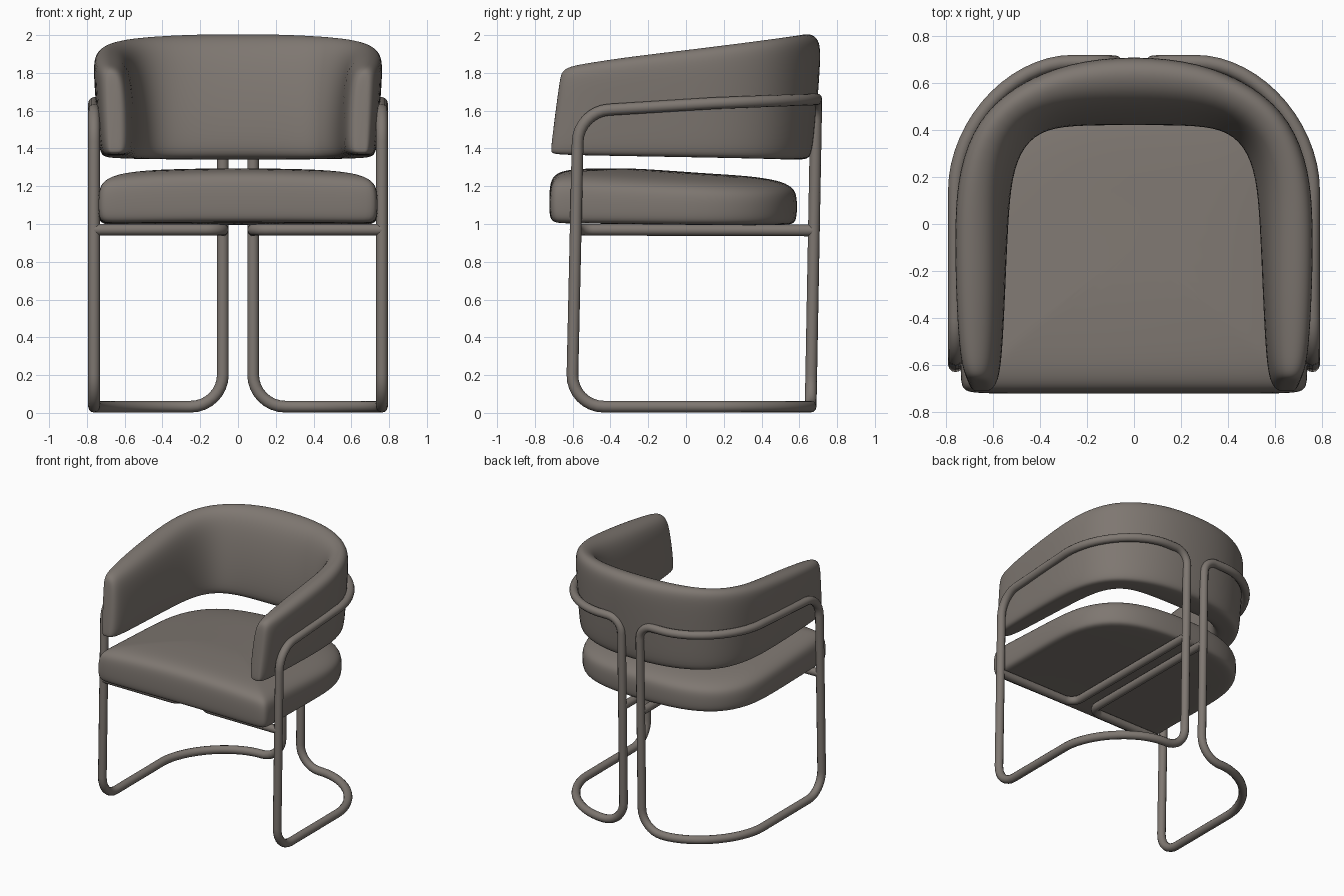
import bpy, bmesh, math
from mathutils import Vector
from mathutils.geometry import interpolate_bezier

cube = bpy.data.objects.get("Cube")
if cube:
    bpy.data.objects.remove(cube, do_unlink=True)

TAUPE = (0.21, 0.185, 0.165, 1)
mat = bpy.data.materials.new("warm taupe")
mat.use_nodes = True
mat.diffuse_color = TAUPE
bsdf = mat.node_tree.nodes["Principled BSDF"]
bsdf.inputs["Base Color"].default_value = TAUPE
bsdf.inputs["Roughness"].default_value = 0.6


def link(name, data):
    ob = bpy.data.objects.new(name, data)
    bpy.context.collection.objects.link(ob)
    data.materials.append(mat)
    return ob


def loft(name, rings):
    """Skin closed rings, cap both ends, and smooth the cushion."""
    bm = bmesh.new()
    loops = [[bm.verts.new(p) for p in ring] for ring in rings]
    n = len(loops[0])
    for a, b in zip(loops, loops[1:]):
        for i in range(n):
            j = (i + 1) % n
            bm.faces.new((a[i], a[j], b[j], b[i]))
    bm.faces.new(loops[0])
    bm.faces.new(loops[-1])
    bmesh.ops.recalc_face_normals(bm, faces=bm.faces)
    for f in bm.faces:
        f.smooth = True
    me = bpy.data.meshes.new(name)
    bm.to_mesh(me)
    bm.free()
    soften = link(name, me).modifiers.new("soften", "SUBSURF")
    soften.levels = soften.render_levels = 2


def tube(name, corners, closed, radius=0.031):
    """Bent pipe through (point, bend) corners; bend 0 keeps the point."""
    pts = []
    for i, (p, r) in enumerate(corners):
        p = Vector(p)
        if r == 0:
            pts.append(p)
            continue
        before = Vector(corners[i - 1][0])
        after = Vector(corners[(i + 1) % len(corners)][0])
        a = p + (before - p).normalized() * r
        b = p + (after - p).normalized() * r
        pts += interpolate_bezier(a, a.lerp(p, 0.55), b.lerp(p, 0.55), b, 9)
    cu = bpy.data.curves.new(name, "CURVE")
    cu.dimensions = "3D"
    cu.bevel_depth = radius
    cu.bevel_resolution = 4
    cu.use_fill_caps = True
    sp = cu.splines.new("POLY")
    sp.points.add(len(pts) - 1)
    for q, p in zip(sp.points, pts):
        q.co = (*p, 1)
    sp.use_cyclic_u = closed
    ob = link(name, cu)
    bpy.ops.object.select_all(action="DESELECT")
    ob.select_set(True)
    bpy.context.view_layer.objects.active = ob
    bpy.ops.object.convert(target="MESH")
    bpy.ops.object.shade_smooth_by_angle(angle=math.radians(50))


# Tubular frame: one closed loop and one seat rail on each side
def plan_arc(back, power):
    steps = [math.radians(a) for a in range(0, 91, 6)]
    return [(0.27 + 0.492 * abs(math.cos(a)) ** power,
             0.15 + (back - 0.15) * math.sin(a) ** power) for a in steps]


for side, s in (("left", 1), ("right", -1)):
    loop = [((s * 0.762, -0.605, 0.033), 0.17)]
    loop += [((s * x, y, 0.033), 0) for x, y in plan_arc(0.66, 1.12)]
    loop += [((s * 0.08, 0.66, 0.033), 0.17), ((s * 0.08, 0.69, 1.66), 0.11)]
    loop += [((s * x, y, 1.634 + 0.038 * y), 0) for x, y in reversed(plan_arc(0.69, 1.08))]
    loop += [((s * 0.762, -0.57, 1.595), 0.16)]
    tube(side + "_frame_loop", loop, True)
    tube(side + "_seat_rail", [((s * 0.762, -0.585, 0.97), 0),
                               ((s * 0.08, -0.585, 0.97), 0.09),
                               ((s * 0.08, 0.67, 0.966), 0)], False)

# Seat cushion: D-shaped outline stacked in rings, crowned towards the middle
half = [(0, -0.725), (0.4, -0.725), (0.68, -0.725), (0.737, -0.71), (0.742, -0.64),
        (0.742, -0.3), (0.745, -0.02), (0.73, 0.23), (0.61, 0.455), (0.36, 0.575), (0, 0.595)]
outline = half + [(-x, y) for x, y in half[-2:0:-1]]
CY = -0.07
layers = [(0.3, 1.0, 0.01), (0.85, 1.0, 0.01), (0.965, 1.003, 0.01), (0.995, 1.03, 0.01),
          (1.0, 1.1, 0.01), (0.995, 1.18, 0.04), (0.965, 1.228, 0.05), (0.85, 1.26, 0.045),
          (0.6, 1.274, 0.03), (0.25, 1.28, 0.02)]
loft("seat_cushion", [[(x * k, CY + (y - CY) * k, z - tilt * (y + 1.2 * (x * k) ** 2))
                       for x, y in outline] for k, z, tilt in layers])

# Wraparound backrest: a section swept between outer and inner plan lines
section = [(0.45, 0), (0.24, 0), (0.14, 0.05), (0.09, 0.3), (0.03, 0.65), (0, 0.86),
           (0.05, 0.96), (0.25, 1.005), (0.5, 1.0), (0.78, 0.95), (0.95, 0.8),
           (1.01, 0.45), (1.01, 0.12), (0.94, 0.02), (0.75, 0)]
plan = [((0.715, -0.72), (0.6, -0.72), 0.5), ((0.72, -0.713), (0.59, -0.713), 0.8),
        ((0.733, -0.68), (0.575, -0.68), 0.95), ((0.748, -0.58), (0.563, -0.58), 1),
        ((0.762, -0.3), (0.55, -0.3), 1), ((0.768, 0), (0.537, 0), 1),
        ((0.752, 0.23), (0.52, 0.2), 1), ((0.675, 0.44), (0.47, 0.335), 1),
        ((0.52, 0.59), (0.375, 0.405), 1), ((0.28, 0.695), (0.22, 0.418), 1),
        ((0, 0.722), (0, 0.417), 1)]


def back_ring(outer, inner, k, s):
    o, i = Vector(outer), Vector(inner)
    top, low = 1.92 + 0.118 * o.y, 1.354 - 0.018 * o.y
    recline = 0.06 if o.y < -0.5 else 0
    lean = 0.06 + 0.24 * min(max((o.y + 0.2) / 0.8, 0), 1)
    ring = []
    for u, v in section:
        u = 0.5 + (u * (1 - lean * v * v) - 0.5) * k
        v = 0.25 + (v - 0.25) * (0.6 + 0.4 * k)
        p = o.lerp(i, u)
        ring.append((s * p.x, p.y + recline * v, low + (top - low) * v))
    return ring


rings = [back_ring(o, i, k, 1) for o, i, k in plan]
rings += [back_ring(o, i, k, -1) for o, i, k in plan[-2::-1]]
loft("backrest_cushion", rings)
